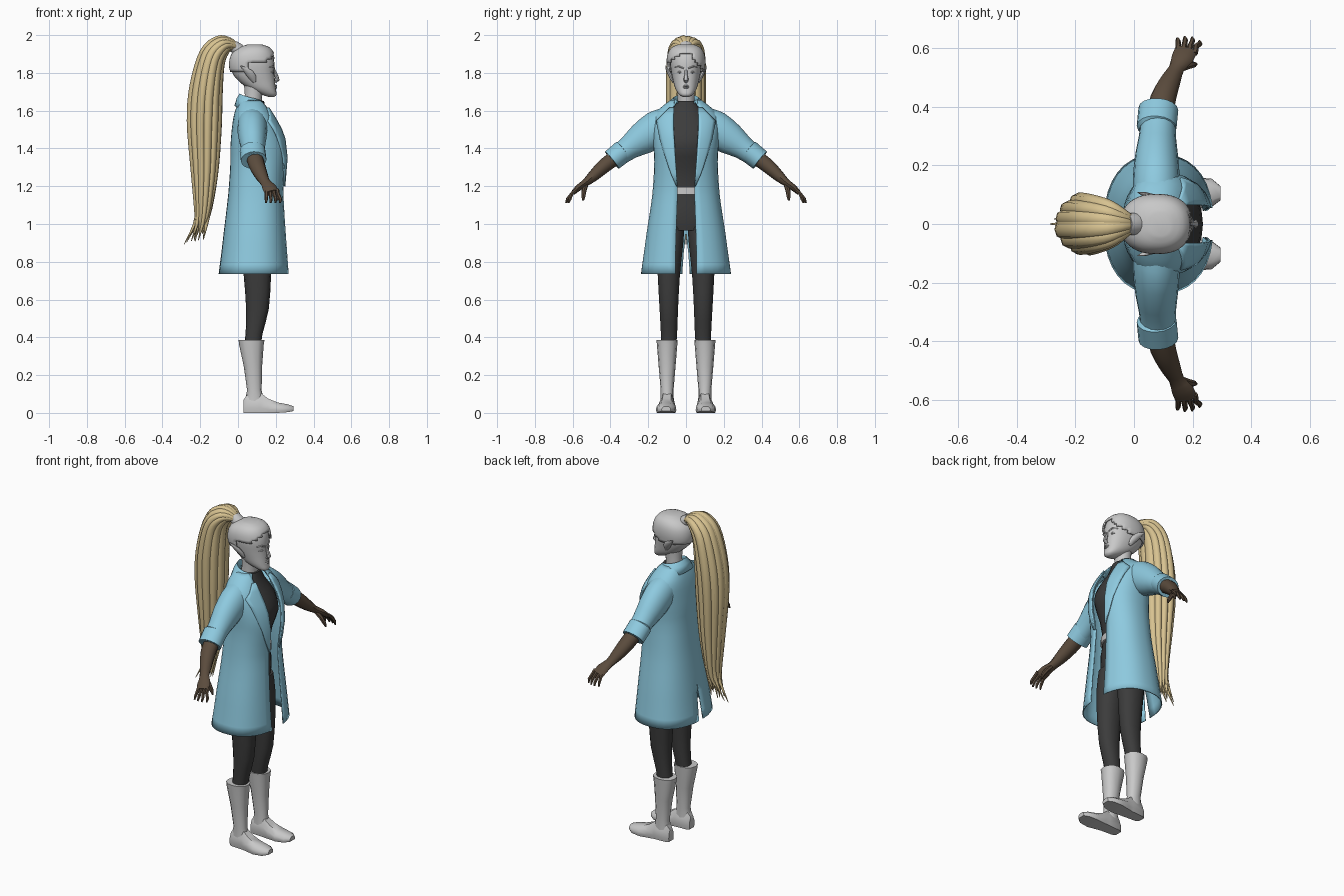
import bpy, bmesh, math, random
from mathutils import Vector
random.seed(4)

def material(name, col):
    m = bpy.data.materials.new(name)
    m.diffuse_color = (*col, 1)
    return m

BLUE = material("coat blue", (0.27, 0.59, 0.74))
GREY = material("light grey", (0.58, 0.58, 0.58))
BLACK = material("charcoal", (0.045, 0.045, 0.045))
BROWN = material("glove brown", (0.105, 0.072, 0.047))
BLOND = material("blond hair", (0.68, 0.54, 0.28))

def smooth_rows(rows, k):
    """Catmull-Rom resampling of a list of equal-length tuples."""
    out = []
    for i in range(len(rows) - 1):
        p0, p1, p2, p3 = (rows[max(i - 1, 0)], rows[i], rows[i + 1], rows[min(i + 2, len(rows) - 1)])
        for j in range(k):
            t = j / k
            out.append(tuple(0.5 * (2 * b + (c - a) * t + (2 * a - 5 * b + 4 * c - d) * t * t
                       + (3 * b - a - 3 * c + d) * t ** 3) for a, b, c, d in zip(p0, p1, p2, p3)))
    return out + [tuple(rows[-1])]

def loft(name, rings, mat, closed=True, caps=True, mirror=False, thick=0, keep=None, angle=40):
    bm = bmesh.new()
    vs = [[bm.verts.new(p) for p in r] for r in rings]
    n = len(rings[0])
    for a, b in zip(vs, vs[1:]):
        for i in range(n if closed else n - 1):
            j = (i + 1) % n
            bm.faces.new((a[i], a[j], b[j], b[i]))
    if closed and caps:
        bm.faces.new(vs[0][::-1])
        bm.faces.new(vs[-1])
    if keep:
        bad = [f for f in bm.faces if not keep(f.calc_center_median())]
        bmesh.ops.delete(bm, geom=bad, context='FACES')
    bmesh.ops.recalc_face_normals(bm, faces=bm.faces)
    me = bpy.data.meshes.new(name)
    bm.to_mesh(me)
    bm.free()
    me.materials.append(mat)
    for p in me.polygons:
        p.use_smooth = True
    me.set_sharp_from_angle(angle=math.radians(angle))
    ob = bpy.data.objects.new(name, me)
    bpy.context.collection.objects.link(ob)
    if mirror:
        m = ob.modifiers.new("mirror", 'MIRROR')
        m.use_axis = (False, True, False)
    if thick:
        s = ob.modifiers.new("thickness", 'SOLIDIFY')
        s.thickness, s.offset = thick, 0
    return ob

def ring(z, xb, xf, w, yc=0, n=16, p=0.88):
    c, a = (xb + xf) / 2, (xf - xb) / 2
    out = []
    for i in range(n):
        t = 2 * math.pi * i / n
        co, si = math.cos(t), math.sin(t)
        out.append((c + a * math.copysign(abs(co) ** p, co), yc + w * math.copysign(abs(si) ** p, si), z))
    return out

def tube(name, pts, mat, ref=(1, 0, 0), n=10, **kw):
    """pts: (x, y, z, radius along ref, radius across)."""
    P = [Vector(p[:3]) for p in pts]
    rings = []
    for i, p in enumerate(pts):
        T = (P[min(i + 1, len(P) - 1)] - P[max(i - 1, 0)]).normalized()
        a = Vector(ref) - T * T.dot(Vector(ref))
        a.normalize()
        b = T.cross(a)
        rings.append([P[i] + a * p[3] * math.cos(2 * math.pi * k / n) + b * p[4] * math.sin(2 * math.pi * k / n)
                      for k in range(n)])
    return loft(name, rings, mat, **kw)

# boots: shaft and foot
loft("boot_shaft", [ring(*r, yc=0.1, n=12) for r in [
    (0.05, 0.035, 0.14, 0.036), (0.12, 0.048, 0.125, 0.034), (0.25, 0.03, 0.128, 0.045),
    (0.36, 0.006, 0.136, 0.054), (0.385, 0.003, 0.14, 0.056)]], GREY, mirror=True)
foot = []
for x, h, w, z0, y in [(0.03, 0.07, 0.024, 0.0, 0.1), (0.05, 0.1, 0.036, 0, 0.1), (0.12, 0.105, 0.04, 0, 0.1),
                       (0.16, 0.075, 0.046, 0, 0.102), (0.21, 0.055, 0.054, 0, 0.105),
                       (0.265, 0.045, 0.048, 0.004, 0.106), (0.295, 0.035, 0.024, 0.01, 0.105)]:
    foot.append([(x, y + w * u, z0 + (h - z0) * v) for u, v in
                 [(-.9, 0), (.9, 0), (1, .25), (.95, .6), (.5, 1), (-.5, 1), (-.95, .6), (-1, .25)]])
loft("boot_foot", foot, GREY, mirror=True)

# trousers, top and belt
loft("leg", [ring(z, x0, x1, w, yc=y, n=14) for z, x0, x1, w, y in smooth_rows([
    (0.34, 0.03, 0.12, 0.04, 0.092), (0.42, 0.04, 0.13, 0.044, 0.09), (0.55, 0.043, 0.163, 0.05, 0.091),
    (0.73, 0.03, 0.175, 0.06, 0.091), (0.88, 0.012, 0.178, 0.07, 0.085), (1.0, 0.0, 0.17, 0.07, 0.075)], 2)],
    BLACK, mirror=True)
loft("torso", [ring(*r, n=20) for r in smooth_rows([
    (0.965, 0.01, 0.165, 0.12), (1.02, -0.005, 0.175, 0.145), (1.1, 0, 0.178, 0.138), (1.18, 0.01, 0.175, 0.118),
    (1.3, 0.0, 0.195, 0.125), (1.41, -0.01, 0.235, 0.138), (1.5, -0.008, 0.208, 0.138),
    (1.59, 0.015, 0.155, 0.09), (1.65, 0.028, 0.138, 0.058)], 2)], BLACK)
loft("belt", [ring(*r, n=20) for r in [(1.155, 0.0, 0.186, 0.13), (1.195, 0.0, 0.186, 0.128)]], GREY)

# long coat, open in front and split behind: z, back x, front x, half width, front gap, rear gap
COAT = smooth_rows([
    (0.735, -0.10, 0.268, 0.236, 0.055, 0.02), (0.85, -0.085, 0.26, 0.22, 0.055, 0.012),
    (0.96, -0.072, 0.252, 0.205, 0.052, 0), (1.1, -0.055, 0.243, 0.183, 0.047, 0),
    (1.2, -0.045, 0.24, 0.172, 0.045, 0), (1.33, -0.037, 0.253, 0.165, 0.055, 0),
    (1.41, -0.037, 0.254, 0.17, 0.062, 0), (1.5, -0.03, 0.226, 0.175, 0.065, 0),
    (1.57, -0.02, 0.186, 0.17, 0.065, 0), (1.62, -0.005, 0.157, 0.125, 0.065, 0),
    (1.655, 0.01, 0.135, 0.078, 0.06, 0)], 2)
EXP = 0.85

def coat_row(z, xb, xf, w, gap, slit, n=16):
    c, a = (xb + xf) / 2, (xf - xb) / 2
    t0 = math.asin((gap / w) ** (1 / EXP))
    t1 = math.pi - math.asin((max(slit, 0) / w) ** (1 / EXP))
    row = []
    for i in range(n + 1):
        t = t0 + (t1 - t0) * i / n
        co, si = math.cos(t), max(math.sin(t), 0)
        y = w * si ** EXP
        row.append((c + a * math.copysign(abs(co) ** EXP, co), 0 if y < 1e-4 else y, z))
    return row

loft("coat_body", [coat_row(*r) for r in COAT], BLUE, closed=False, mirror=True, thick=0.006)

def coat_front(y, z):
    for a, b in zip(COAT, COAT[1:]):
        if a[0] <= z <= b[0]:
            f = (z - a[0]) / (b[0] - a[0])
            xb, xf, w = [a[k] + (b[k] - a[k]) * f for k in (1, 2, 3)]
            return (xb + xf) / 2 + (xf - xb) / 2 * max(0, 1 - min(1, y / w) ** (2 / EXP)) ** (EXP / 2)

# lapels follow the coat front
lapel = []
for z, y0, y1 in [(1.2, 0.045, 0.05), (1.27, 0.05, 0.08), (1.35, 0.056, 0.107), (1.45, 0.062, 0.137),
                  (1.5, 0.065, 0.147), (1.545, 0.065, 0.156), (1.575, 0.065, 0.125), (1.615, 0.063, 0.085)]:
    lapel.append([(coat_front(y, z) + 0.009, y, z) for y in [y0 + (y1 - y0) * i / 5 for i in range(6)]])
loft("lapel", lapel, BLUE, closed=False, mirror=True, thick=0.009)

# folded collar around the neck
collar = []
for rx, ry, zb, zf, cx in [(0.062, 0.062, 1.655, 1.635, 0.08), (0.068, 0.068, 1.69, 1.65, 0.078),
                           (0.082, 0.09, 1.665, 1.63, 0.078), (0.098, 0.118, 1.625, 1.592, 0.082)]:
    row = []
    for i in range(13):
        t = 0.72 + (math.pi - 0.72) * i / 12
        row.append((cx + rx * math.cos(t), 0 if i == 12 else ry * math.sin(t), zf + (zb - zf) * i / 12))
    collar.append(row)
loft("collar", collar, BLUE, closed=False, mirror=True, thick=0.006)

# sleeves with turned-up cuffs
tube("sleeve", smooth_rows([(0.075, 0.09, 1.545, 0.075, 0.08), (0.076, 0.15, 1.505, 0.08, 0.097),
     (0.077, 0.235, 1.45, 0.073, 0.085), (0.08, 0.3, 1.405, 0.063, 0.064), (0.082, 0.36, 1.36, 0.06, 0.055)], 2),
     BLUE, n=16, mirror=True)
tube("cuff", [(0.077, 0.325, 1.392, 0.058, 0.05), (0.077, 0.33, 1.388, 0.068, 0.061), (0.083, 0.392, 1.338, 0.068, 0.058),
     (0.083, 0.392, 1.338, 0.056, 0.047), (0.08, 0.36, 1.365, 0.05, 0.045)], BLUE, n=16, mirror=True)

# gloved forearm, hand, fingers and thumb
tube("forearm", smooth_rows([(0.083, 0.35, 1.37, 0.045, 0.042), (0.1, 0.43, 1.31, 0.044, 0.04),
     (0.125, 0.49, 1.255, 0.035, 0.031), (0.145, 0.53, 1.22, 0.027, 0.021), (0.165, 0.565, 1.195, 0.038, 0.018),
     (0.178, 0.595, 1.168, 0.038, 0.013)], 2), BROWN, mirror=True)
for i in range(4):
    x0, x1 = 0.148 + 0.02 * i, 0.148 + 0.025 * i
    e = (0.002, 0.006, 0.004, -0.008)[i]
    tube("finger", [(x0, 0.58, 1.182, 0.01, 0.01), (x0 + 0.003, 0.605, 1.16, 0.01, 0.01),
         (x1 + 0.002, 0.622 + e, 1.132, 0.009, 0.009), (x1, 0.63 + e, 1.112, 0.005, 0.005)], BROWN, n=6, mirror=True)
tube("thumb", [(0.155, 0.53, 1.21, 0.014, 0.014), (0.185, 0.54, 1.175, 0.013, 0.013),
     (0.203, 0.543, 1.148, 0.011, 0.011), (0.212, 0.545, 1.125, 0.005, 0.005)], BROWN, n=7, mirror=True)

# neck, head and face
tube("neck", [(0.075, 0, 1.6, 0.05, 0.05), (0.082, 0, 1.68, 0.046, 0.045), (0.085, 0, 1.76, 0.055, 0.055)], GREY, n=14)
HEAD = smooth_rows([
    (1.672, 0.165, 0.19, 0.014), (1.685, 0.125, 0.204, 0.036), (1.715, 0.06, 0.2, 0.056), (1.755, 0.005, 0.196, 0.068),
    (1.8, -0.03, 0.193, 0.078), (1.85, -0.036, 0.193, 0.084), (1.895, -0.022, 0.183, 0.078),
    (1.925, 0.015, 0.16, 0.058), (1.94, 0.06, 0.12, 0.025)], 3)
loft("head", [ring(*r, n=24) for r in HEAD], GREY)
tube("nose", [(0.19, 0, 1.82, 0.006, 0.006), (0.203, 0, 1.785, 0.01, 0.009), (0.21, 0, 1.763, 0.011, 0.014),
     (0.196, 0, 1.75, 0.006, 0.008)], GREY, n=8)
for z in (1.722, 1.731):
    tube("lip", [(0.188, -0.025, z, 0.003, 0.002), (0.199, 0, z, 0.009, 0.006), (0.188, 0.025, z, 0.003, 0.002)], GREY, n=8)
tube("eye", [(0.184, 0.018, 1.802, 0.004, 0.002), (0.183, 0.032, 1.804, 0.008, 0.008), (0.172, 0.047, 1.804, 0.006, 0.002)],
     GREY, n=8, mirror=True)
tube("brow", [(0.191, 0.012, 1.824, 0.006, 0.004), (0.185, 0.035, 1.834, 0.007, 0.005), (0.164, 0.058, 1.83, 0.004, 0.003)],
     GREY, n=6, mirror=True)
tube("ear", [(0.088, 0.066, 1.75, 0.008, 0.006), (0.078, 0.078, 1.775, 0.02, 0.01), (0.06, 0.09, 1.8, 0.022, 0.01),
     (0.035, 0.102, 1.822, 0.012, 0.006), (0.013, 0.108, 1.838, 0.002, 0.002)], GREY, n=8, mirror=True)

# swept-back hair shell with a parted fringe
def hair_zone(c):
    if c.x < 0.06:
        return c.z > 1.80 + 0.3 * max(c.x, 0)
    side = max(0, abs(c.y) - 0.02)
    return c.z > (1.905 - 1.3 * side if c.y > -0.02 else 1.905 - 0.7 * side)

loft("hair_cap", [ring(z + 0.006, a - 0.006, b + 0.004, w + 0.014, n=40) for z, a, b, w in HEAD], GREY,
     thick=0.01, keep=hair_zone)
tube("hair_band", [(0.02, 0, 1.905, 0.036, 0.032), (0.0, 0, 1.925, 0.038, 0.034), (-0.025, 0, 1.942, 0.036, 0.032)],
     GREY, ref=(0, 1, 0), n=14)

# ponytail: strands spread between an outer and an inner side profile
OUTER = [(-0.0, 1.945), (-0.045, 1.978), (-0.11, 1.985), (-0.19, 1.92), (-0.25, 1.74), (-0.27, 1.55), (-0.25, 1.3),
         (-0.228, 1.05), (-0.235, 0.92)]
INNER = [(-0.0, 1.92), (-0.035, 1.925), (-0.065, 1.9), (-0.085, 1.83), (-0.088, 1.68), (-0.088, 1.5), (-0.108, 1.25),
         (-0.15, 1.04), (-0.17, 0.93)]
SPREAD = [0.015, 0.035, 0.058, 0.07, 0.074, 0.07, 0.056, 0.036, 0.024]
WIDTH = [0.01, 0.019, 0.027, 0.032, 0.033, 0.03, 0.024, 0.015, 0.002]

def strand(d, s, size, drop, flick):
    pts = []
    for i, (o, q, sp, w) in enumerate(zip(OUTER, INNER, SPREAD, WIDTH)):
        x, z = o[0] + (q[0] - o[0]) * d, o[1] + (q[1] - o[1]) * d
        if i == 8:
            x, z = x - flick, z + drop
        pts.append((x, s * sp, z, w * size, w * size * 0.8))
    tube("ponytail_strand", smooth_rows(pts, 4), BLOND, ref=(0, 1, 0), n=8, angle=60)

for k in range(12):
    t = 2 * math.pi * (k + 0.5) / 12
    strand(0.5 - 0.38 * math.cos(t), math.sin(t), random.uniform(0.85, 1.1), random.uniform(-0.02, 0.06),
           random.uniform(-0.01, 0.03))
for d in (0.3, 0.5, 0.7):
    strand(d, 0, 1.3, 0.02, 0)
strand(0.14, 0, 0.9, -0.03, 0.06)
strand(0.2, 0.7, 0.8, -0.02, 0.05)
